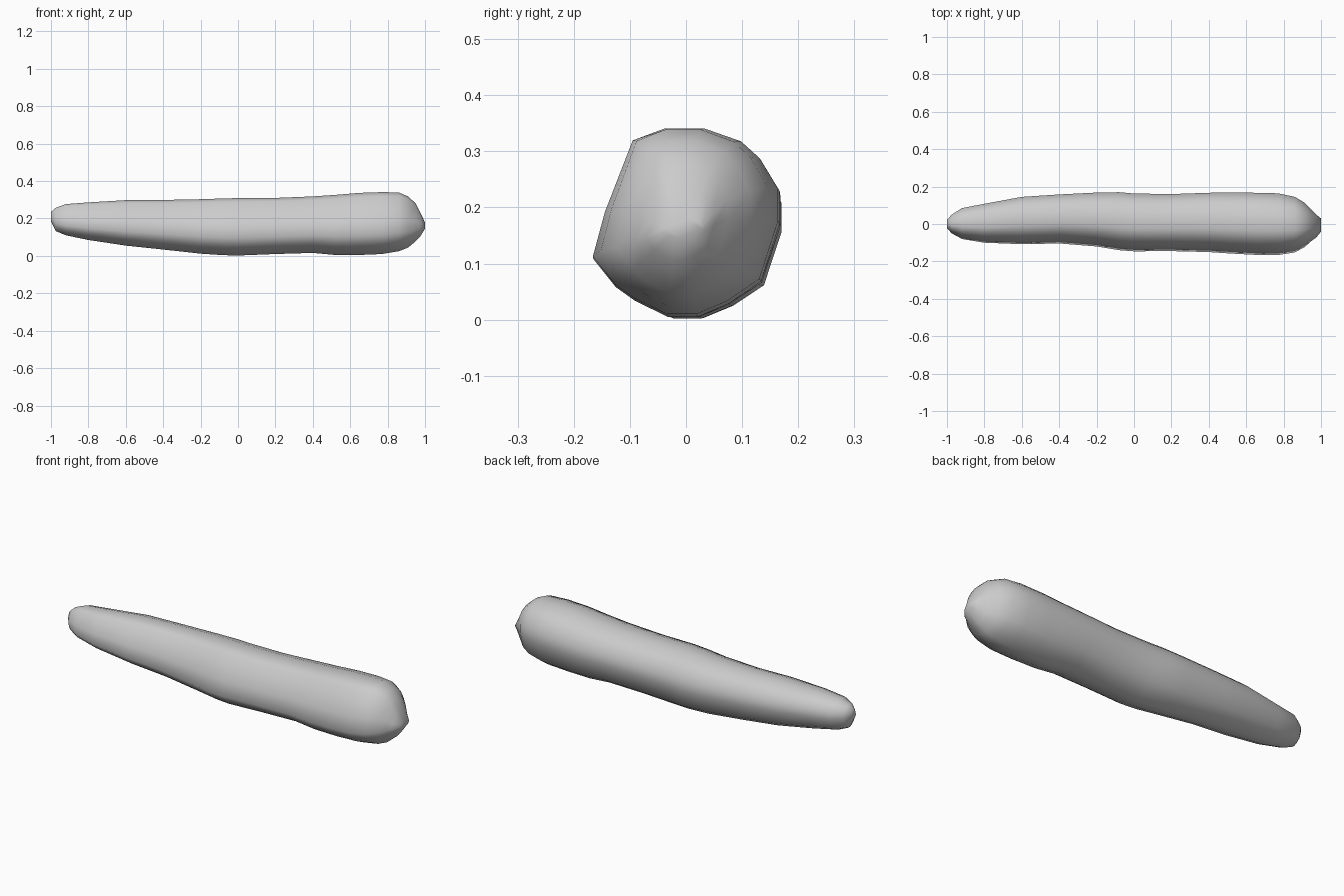
import bpy, bmesh

# cross-section shape (y, z), scaled to a unit box; flattened on the front side
SECTION = [(-.57, .87), (-.22, 1), (.2, 1), (.6, .86), (.8, .68), (1, .35), (1, 0),
           (.80, -.62), (.45, -.86), (.12, -1), (-.2, -1), (-.55, -.83), (-.76, -.68),
           (-1, -.38), (-.87, .1)]

# stations along the root: x, y min, y max, z bottom, z top
STATIONS = [
    (-1.0, -.022, .022, .185, .235), (-.975, -.05, .05, .133, .257),
    (-.92, -.08, .085, .11, .277), (-.8, -.10, .108, .085, .286),
    (-.6, -.108, .145, .055, .298), (-.4, -.104, .158, .034, .299),
    (-.2, -.12, .168, .012, .303), (-.08, -.14, .17, .004, .307),
    (0, -.146, .163, .002, .309), (.2, -.145, .16, .01, .31),
    (.4, -.15, .167, .016, .318), (.52, -.158, .168, .005, .326),
    (.65, -.165, .167, .005, .337), (.77, -.166, .164, .01, .341),
    (.86, -.152, .145, .025, .339), (.91, -.125, .115, .045, .318),
    (.95, -.09, .075, .078, .28), (.975, -.072, .05, .105, .232),
    (1.0, -.04, .03, .145, .178)]


def loft(name, stations):
    bm = bmesh.new()
    rings = []
    for x, y0, y1, z0, z1 in stations:
        cy, cz, ry, rz = (y0 + y1) / 2, (z0 + z1) / 2, (y1 - y0) / 2, (z1 - z0) / 2
        rings.append([bm.verts.new((x, cy + ry * u, cz + rz * v)) for u, v in SECTION])
    n = len(SECTION)
    for a, b in zip(rings, rings[1:]):
        for i in range(n):
            j = (i + 1) % n
            bm.faces.new((a[i], a[j], b[j], b[i]))
    bm.faces.new(rings[0])
    bm.faces.new(rings[-1])
    bmesh.ops.recalc_face_normals(bm, faces=bm.faces[:])
    for f in bm.faces:
        f.smooth = True
    mesh = bpy.data.meshes.new(name)
    bm.to_mesh(mesh)
    bm.free()
    ob = bpy.data.objects.new(name, mesh)
    bpy.context.collection.objects.link(ob)
    return ob


# tapered root body
loft("root_vegetable", STATIONS)
